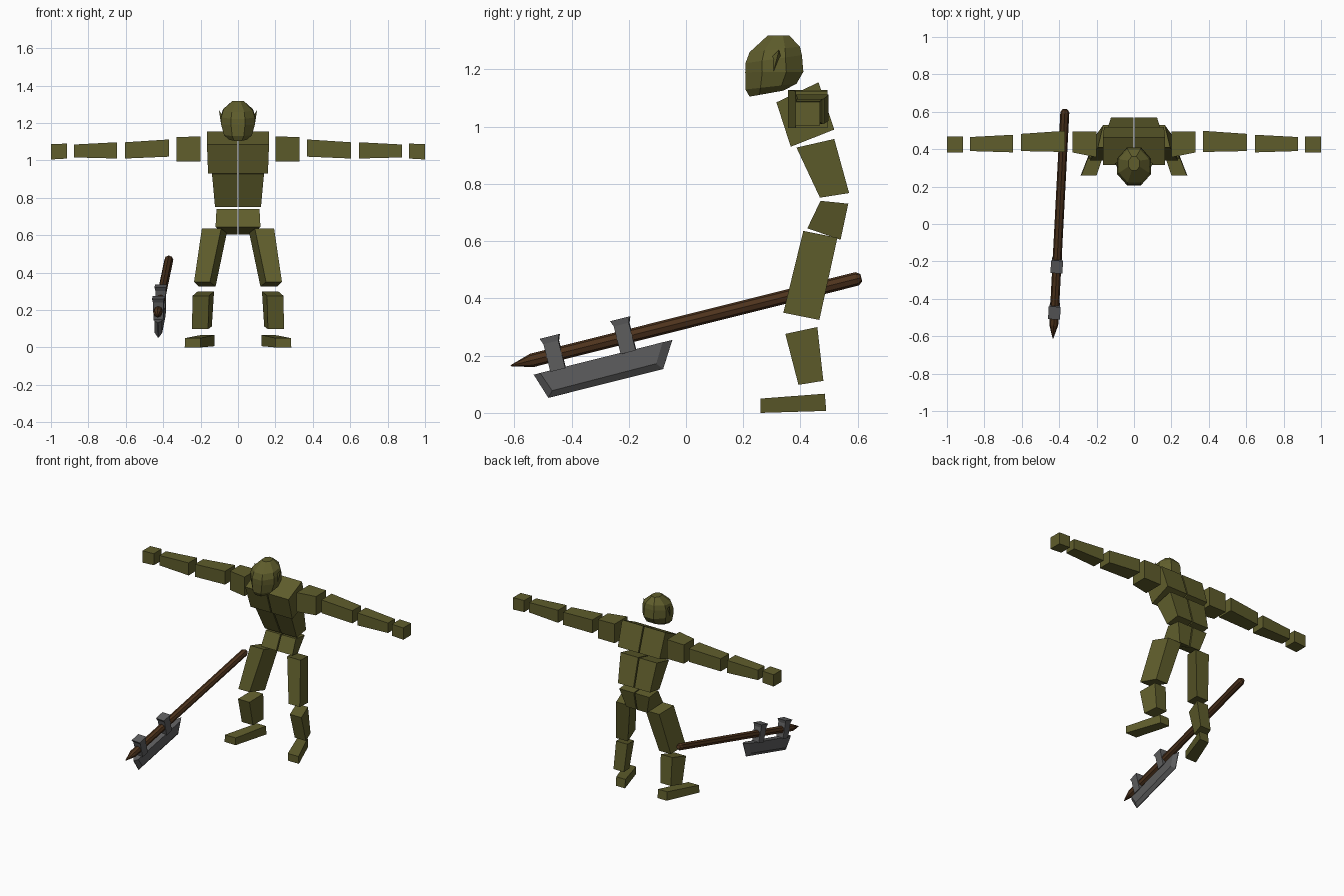
import bpy, bmesh
from math import cos, sin, pi
from mathutils import Vector

cube = bpy.data.objects.get("Cube")
if cube:
    bpy.data.objects.remove(cube)


def material(name, rgb):
    m = bpy.data.materials.new(name)
    m.use_nodes = True
    m.diffuse_color = (*rgb, 1)
    m.node_tree.nodes["Principled BSDF"].inputs["Base Color"].default_value = (*rgb, 1)
    return m


olive = material("olive skin", (0.115, 0.11, 0.025))
wood = material("dark wood", (0.075, 0.033, 0.012))
steel = material("dull steel", (0.11, 0.11, 0.112))


def loft(name, rings, mat):
    """Skin a row of equal-sized rings and cap both ends."""
    bm = bmesh.new()
    loops = [[bm.verts.new(p) for p in ring] for ring in rings]
    n = len(loops[0])
    for a, b in zip(loops, loops[1:]):
        for i in range(n):
            j = (i + 1) % n
            bm.faces.new((a[i], a[j], b[j], b[i]))
    bm.faces.new(loops[0])
    bm.faces.new(loops[-1])
    bmesh.ops.remove_doubles(bm, verts=bm.verts, dist=0.0001)
    bmesh.ops.recalc_face_normals(bm, faces=bm.faces)
    mesh = bpy.data.meshes.new(name)
    bm.to_mesh(mesh)
    bm.free()
    mesh.materials.append(mat)
    obj = bpy.data.objects.new(name, mesh)
    bpy.context.collection.objects.link(obj)


def pair(name, rings):
    """Make the left part and its mirrored right twin."""
    for side, s in (("left", 1), ("right", -1)):
        loft(f"{side}_{name}", [[(s * x, y, z) for x, y, z in r] for r in rings], olive)


def side_block(name, corners):
    """Block from a side outline; each corner is (y, z, inner x, outer x)."""
    pair(name, [[(a, y, z) for y, z, a, b in corners],
                [(b, y, z) for y, z, a, b in corners]])


def arm_block(name, *ends):
    """Tapered block along x; each end is (x, y0, y1, z0, z1)."""
    pair(name, [[(x, a, c), (x, b, c), (x, b, d), (x, a, d)] for x, a, b, c, d in ends])


# Torso halves, split by a narrow gap
g = 0.004
side_block("chest", [(.316, 1.085, g, .166), (.463, 1.155, g, .166),
                     (.518, .99, g, .16), (.366, .93, g, .16)])
side_block("abdomen", [(.386, .927, g, .139), (.518, .957, g, .139),
                       (.57, .768, g, .123), (.468, .752, g, .123)])
side_block("pelvis", [(.47, .741, g, .115), (.567, .731, g, .115),
                      (.54, .605, g, .08), (.424, .645, g, .12)])

# Legs, turned slightly outward
side_block("thigh", [(.41, .636, .09, .193), (.529, .612, .06, .165),
                     (.466, .325, .12, .21), (.34, .35, .15, .235)])
side_block("shin", [(.347, .276, .155, .243), (.459, .30, .128, .215),
                    (.48, .112, .14, .22), (.393, .098, .16, .246)])
side_block("foot", [(.26, .05, .2, .282), (.485, .067, .125, .195),
                    (.49, .007, .125, .195), (.26, 0, .2, .285)])

# Arms, held straight out
arm_block("shoulder", (.2, .357, .495, .995, 1.128), (.33, .383, .495, .995, 1.125))
arm_block("upper_arm", (.37, .385, .498, 1.02, 1.112), (.604, .39, .482, 1.01, 1.097))
arm_block("forearm", (.647, .383, .477, 1.01, 1.097), (.877, .39, .465, 1.016, 1.085))
arm_block("hand", (.913, .382, .468, 1.01, 1.09), (1, .382, .468, 1.005, 1.087))


# Head: tilted eight-sided rings, each (front y, front z, back y, back z, half width)
def head_ring(y0, z0, y1, z1, w):
    ring = []
    for i in range(8):
        a = i * pi / 4 + pi / 8
        t = 0.5 - 0.5 * cos(a) / cos(pi / 8)
        ring.append((w * sin(a) / cos(pi / 8), y0 + t * (y1 - y0), z0 + t * (z1 - z0)))
    return ring


loft("head", [head_ring(*r) for r in (
    (.222, 1.105, .34, 1.126, .05), (.208, 1.13, .386, 1.15, .075),
    (.207, 1.19, .41, 1.192, .09), (.208, 1.222, .405, 1.25, .09),
    (.222, 1.26, .398, 1.28, .08), (.285, 1.318, .361, 1.318, .03))], olive)

# Pointed ears
tip = (.102, .325, 1.268)
pair("ear", [[(.075, .285, 1.23), (.09, .305, 1.19), (.075, .335, 1.23)], [tip] * 3])

# Axe axes: along the shaft, across it, and up from it
start = Vector((-.433, -.612, .165))
along = (Vector((-.369, .612, .472)) - start)
length = along.length
along.normalize()
across = along.cross(Vector((0, 0, 1))).normalized()
up = across.cross(along)


def axe_point(u, v, w):
    return start + along * u + up * v + across * w


# Shaft with a sharpened tip and chamfered butt
loft("axe_shaft", [[axe_point(u, r * sin(i * pi / 4), r * cos(i * pi / 4)) for i in range(8)]
                   for u, r in ((0, .002), (.075, .024), (length - .015, .024), (length, .014))], wood)

# Blade: thick flat core bevelled to a thin rim
rim = ((.07, -.05), (.57, -.05), (.514, -.141), (.1, -.141))
core = ((.094, -.05), (.536, -.05), (.496, -.117), (.12, -.12))
loft("axe_blade", [[axe_point(u, v, w) for u, v in outline]
                   for outline, w in ((core, -.02), (rim, -.002), (rim, .002), (core, .02))], steel)

# Two straps clamping the blade to the shaft, flared on top
for name, u in (("front_strap", .157), ("rear_strap", .411)):
    loft("axe_" + name, [[axe_point(u + a * h, v, b * k) for a, b in ((-1, -1), (1, -1), (1, 1), (-1, 1))]
                         for v, h, k in ((-.055, .027, .026), (.045, .027, .028), (.066, .035, .032))], steel)
